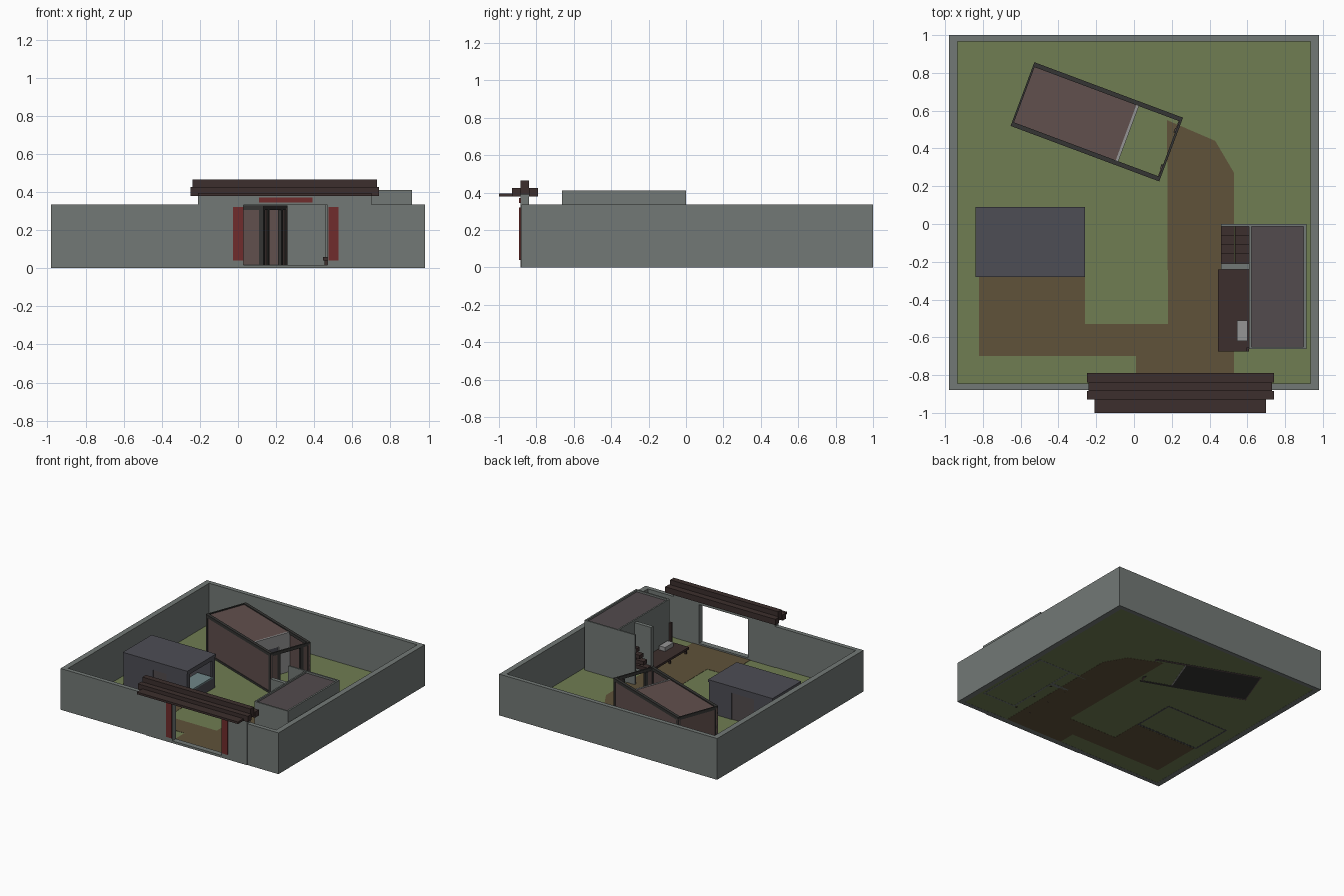
import bpy, bmesh, math
from mathutils import Matrix, Vector

if "Cube" in bpy.data.objects:
    bpy.data.objects.remove(bpy.data.objects["Cube"])


def mat(name, r, g, b):
    m = bpy.data.materials.new(name)
    m.diffuse_color = (r, g, b, 1)
    m.use_nodes = True
    m.node_tree.nodes["Principled BSDF"].inputs["Base Color"].default_value = m.diffuse_color
    return m


STONE = mat("stone", .17, .19, .18)
PALE = mat("pale_plaster", .30, .30, .30)
GRASS = mat("grass", .16, .205, .085)
DIRT = mat("dirt", .115, .085, .042)
RED = mat("red_paint", .16, .025, .025)
WOOD = mat("dark_wood", .045, .028, .026)
BEAM = mat("dark_beam", .035, .035, .033)
PINK = mat("brown_plaster", .12, .08, .075)
SLATE = mat("slate", .075, .075, .09)
MAUVE = mat("mauve_roof", .085, .07, .075)
TEAL = mat("teal_counter", .16, .24, .25)


def finish(name, bm, m, mw):
    me = bpy.data.meshes.new(name)
    bmesh.ops.recalc_face_normals(bm, faces=bm.faces)
    bm.to_mesh(me)
    bm.free()
    me.materials.append(m)
    ob = bpy.data.objects.new(name, me)
    ob.matrix_world = mw
    bpy.context.collection.objects.link(ob)
    return ob


# one object from boxes given as (x0, x1, y0, y1, z0, z1)
def boxes(name, m, *bs, mw=Matrix()):
    bm = bmesh.new()
    for x0, x1, y0, y1, z0, z1 in bs:
        c = Vector((x0 + x1, y0 + y1, z0 + z1)) / 2
        s = Matrix.Diagonal((x1 - x0, y1 - y0, z1 - z0, 1))
        bmesh.ops.create_cube(bm, size=1, matrix=Matrix.Translation(c) @ s)
    return finish(name, bm, m, mw)


# boxes of a wall pierced by one opening; along "x" or "y"
def pierced(axis, a0, a1, t0, t1, z0, z1, o0, o1, p0, p1):
    spans = [(a0, o0, z0, z1), (o1, a1, z0, z1), (o0, o1, p1, z1)]
    if p0 > z0:
        spans.append((o0, o1, z0, p0))
    if axis == "x":
        return [(a, b, t0, t1, c, d) for a, b, c, d in spans]
    return [(t0, t1, a, b, c, d) for a, b, c, d in spans]


# ground and path
boxes("grass", GRASS, (-.935, .935, -.845, .965, .001, .004))
bm = bmesh.new()
pts = [(.01, -.88), (.53, -.88), (.53, .27), (.43, .44), (.175, .55), (.18, -.53),
       (-.26, -.53), (-.26, -.28), (-.82, -.28), (-.82, -.70), (.01, -.70)]
f = bm.faces.new([bm.verts.new((x, y, 0)) for x, y in pts])
r = bmesh.ops.extrude_face_region(bm, geom=[f])
bmesh.ops.translate(bm, vec=(0, 0, .006), verts=[v for v in r["geom"] if isinstance(v, bmesh.types.BMVert)])
finish("dirt_path", bm, DIRT, Matrix())

# compound wall
boxes("perimeter_wall", STONE,
      (-.98, -.935, -.88, 1, 0, .335), (.935, .98, -.88, 1, 0, .335),
      (-.935, .935, .965, 1, 0, .335),
      (-.935, -.21, -.88, -.845, 0, .335), (.70, .935, -.88, -.845, 0, .335))

# gate: raised wall, sill, red trim
boxes("gate_wall", STONE, *pierced("x", -.21, .70, -.885, -.84, 0, .39, .03, .47, .018, .333))
for i, x in enumerate((-.025, .475)):
    boxes(f"gate_post_{i}", RED, (x, x + .053, -.892, -.884, .04, .32))
boxes("gate_sign_board", RED, (.11, .39, -.892, -.884, .345, .372))

# stepped gate roof
boxes("gate_roof", WOOD,
      (-.21, .70, -1, -.93, .378, .395),
      (-.25, .74, -.93, -.885, .378, .425), (-.25, .74, -.84, -.79, .378, .425),
      (-.24, .73, -.885, -.84, .39, .465))

# rotated house with an open porch at one end
R = Matrix.Translation((-.197, .541, 0)) @ Matrix.Rotation(math.atan2(-.295, .79), 4, "Z")
L, W = .42, .18
boxes("angled_house_walls", PINK,
      (-L, L, -W + .004, -W + .018, 0, .315), (-L, L, W - .018, W - .004, 0, .315),
      (-L + .004, -L + .018, -W, W, 0, .315), mw=R)
boxes("angled_house_roof", PINK, (-L + .01, .17, -W + .015, W - .015, .30, .322), mw=R)
boxes("angled_house_floor", BEAM, (-L + .01, .17, -W + .015, W - .015, 0, .012), mw=R)
boxes("angled_house_inner_wall", PALE,
      *pierced("y", -W + .018, W - .018, .165, .18, 0, .325, -.06, .06, .012, .23), mw=R)
boxes("angled_house_inner_door", SLATE, (.166, .172, -.06, .06, .012, .23), mw=R)
frame = []
for s in (-1, 1):
    y0, y1 = sorted((s * W, s * (W - .024)))
    frame += [(-L, L, y0, y1, .305, .33), (-L, L, y0, y1, 0, .02)]
    frame += [(x, x + .024, y0, y1, .02, .305) for x in (-L, L - .024)]
frame += [(L - .012, L, -W + .024, W - .024, .305, .33),
          (-L, -L + .01, -W + .024, W - .024, .305, .33)]
boxes("angled_house_frame", BEAM, *frame, mw=R)
boxes("porch_side_panels", PINK,
      (L - .016, L - .004, -W + .02, -.10, 0, .305), (L - .016, L - .004, .10, W - .02, 0, .305), mw=R)
boxes("porch_opening_posts", BEAM,
      (L - .02, L, -.115, -.09, 0, .305), (L - .02, L, .09, .115, 0, .305), mw=R)

# slate shop on the left
boxes("shop_walls", SLATE,
      *pierced("x", -.835, -.265, -.275, -.263, 0, .26, -.57, -.45, .004, .2),
      *pierced("x", -.835, -.265, .073, .085, 0, .26, -.67, -.47, .004, .22),
      *pierced("y", -.263, .073, -.277, -.265, 0, .26, -.235, .045, .09, .235),
      (-.835, -.823, -.263, .073, 0, .26))
boxes("shop_roof", SLATE, (-.84, -.26, -.28, .09, .255, .275))
boxes("shop_doors", MAUVE, (-.57, -.45, -.268, -.262, 0, .2), (-.67, -.47, .074, .08, 0, .22))
boxes("shop_counter", TEAL, (-.40, -.262, -.24, .05, .09, .102))

# stone house on the right with parapet roof
boxes("stone_house_walls", STONE,
      (.898, .912, -.662, 0, 0, .41), (.61, .898, -.662, -.65, 0, .41),
      (.46, .898, -.012, 0, 0, .41),
      *pierced("y", -.65, -.012, .61, .622, 0, .41, -.45, -.35, .05, .25))
boxes("stone_house_roof", MAUVE, (.615, .905, -.655, -.008, .375, .395))
boxes("stone_house_door", WOOD, (.614, .62, -.45, -.35, .05, .25))

# stair nook with divider wall and brown treads
boxes("stair_divider", STONE, (.46, .61, -.24, -.21, 0, .39))
for i in range(4):
    y = -.208 + i * .049
    z = .08 + i * .07
    boxes(f"stair_tread_{i}", WOOD, (.46, .533, y, y + .048, z - .03, z),
          (.536, .61, y, y + .048, z - .03, z))

# low deck with posts and a bench box
boxes("deck", WOOD, (.445, .61, -.675, -.24, .04, .058))
boxes("deck_feet", WOOD, *[(x, x + .015, y, y + .015, 0, .04)
                           for x in (.455, .585) for y in (-.665, -.46, -.265)])
boxes("deck_box", PALE, (.545, .60, -.62, -.51, .058, .09))
boxes("deck_rail", WOOD, (.595, .61, -.675, -.655, .058, .22))
